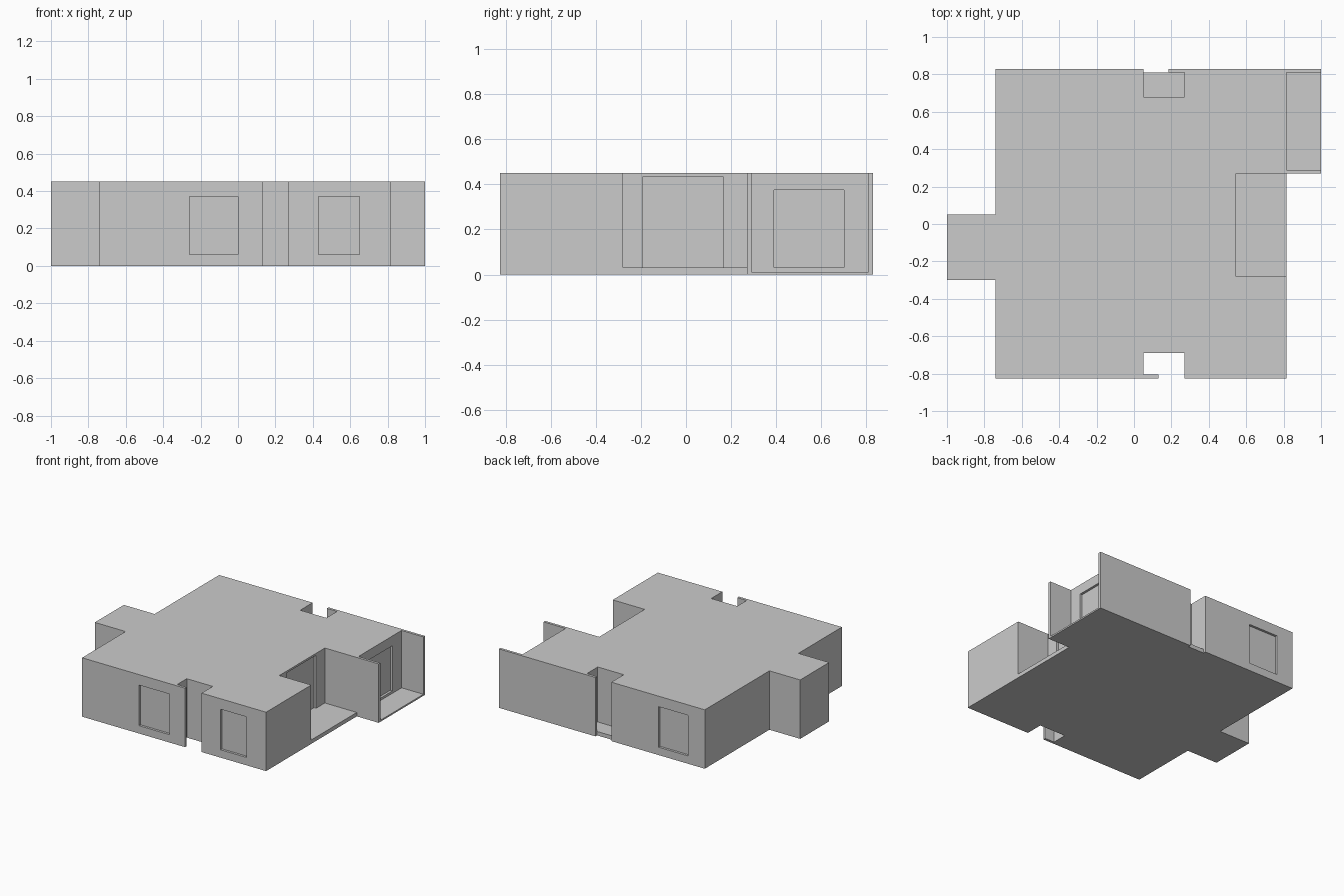
import bpy, bmesh

if "Cube" in bpy.data.objects:
    bpy.data.objects.remove(bpy.data.objects["Cube"])

H = 0.45  # storey height


def finish(bm, name):
    mesh = bpy.data.meshes.new(name)
    bmesh.ops.recalc_face_normals(bm, faces=bm.faces)
    bm.to_mesh(mesh)
    bm.free()
    ob = bpy.data.objects.new(name, mesh)
    bpy.context.collection.objects.link(ob)
    return ob


def prism(name, outline, z0, z1):
    bm = bmesh.new()
    face = bm.faces.new([bm.verts.new((x, y, z0)) for x, y in outline])
    top = bmesh.ops.extrude_face_region(bm, geom=[face])["geom"]
    verts = [g for g in top if isinstance(g, bmesh.types.BMVert)]
    bmesh.ops.translate(bm, verts=verts, vec=(0, 0, z1 - z0))
    return finish(bm, name)


def box(name, x0, x1, y0, y1, z0, z1):
    return prism(name, [(x0, y0), (x1, y0), (x1, y1), (x0, y1)], z0, z1)


# Main apartment block with bay, entrance recesses and balcony recess
body = prism("apartment_body", [
    (-.74, -.825), (.05, -.825), (.05, -.69), (.27, -.69), (.27, -.825),
    (.815, -.825), (.815, -.28), (.545, -.28), (.545, .27), (.815, .27),
    (.815, .83), (.27, .83), (.27, .68), (.05, .68), (.05, .83),
    (-.74, .83), (-.74, .05), (-1, .05), (-1, -.3), (-.74, -.3)], 0, H)

# Shallow window and balcony door recesses
D = 0.018
openings = {
    "front_window_left": (-.26, 0, -.9, -.825 + D, .06, .37),
    "front_window_right": (.43, .65, -.9, -.825 + D, .06, .37),
    "back_window": (-.60, -.35, .83 - D, .9, .06, .37),
    "balcony_door": (.545 - D, .6, -.19, .165, .03, .435),
    "loggia_window": (.815 - D, .87, .39, .70, .03, .375),
}
for name, dims in openings.items():
    cutter = box(name + "_cutter", *dims)
    cutter.hide_render = True
    cutter.hide_set(True)
    mod = body.modifiers.new(name, "BOOLEAN")
    mod.operation = "DIFFERENCE"
    mod.solver = "EXACT"
    mod.object = cutter

# Apply the cuts and remove the cutters
bpy.context.view_layer.update()
dg = bpy.context.evaluated_depsgraph_get()
cut_mesh = bpy.data.meshes.new_from_object(body.evaluated_get(dg))
body.modifiers.clear()
body.data = cut_mesh
for name in openings:
    bpy.data.objects.remove(bpy.data.objects[name + "_cutter"])

# Balcony, loggia and rear entrance floors
box("balcony_floor", .545, .815, -.28, .27, 0, .03)
box("loggia_floor", .815, 1, .29, .81, 0, .012)
box("rear_entrance_floor", .05, .27, .68, .81, 0, .03)

# Thin walls beside the loggia and entrances
box("loggia_front_wall", .815, 1, .27, .29, 0, H)
box("loggia_back_wall", .815, 1, .81, .83, 0, H)
box("front_entrance_screen", .05, .13, -.825, -.805, 0, H)
box("rear_entrance_screen", .185, .27, .81, .83, 0, H)
